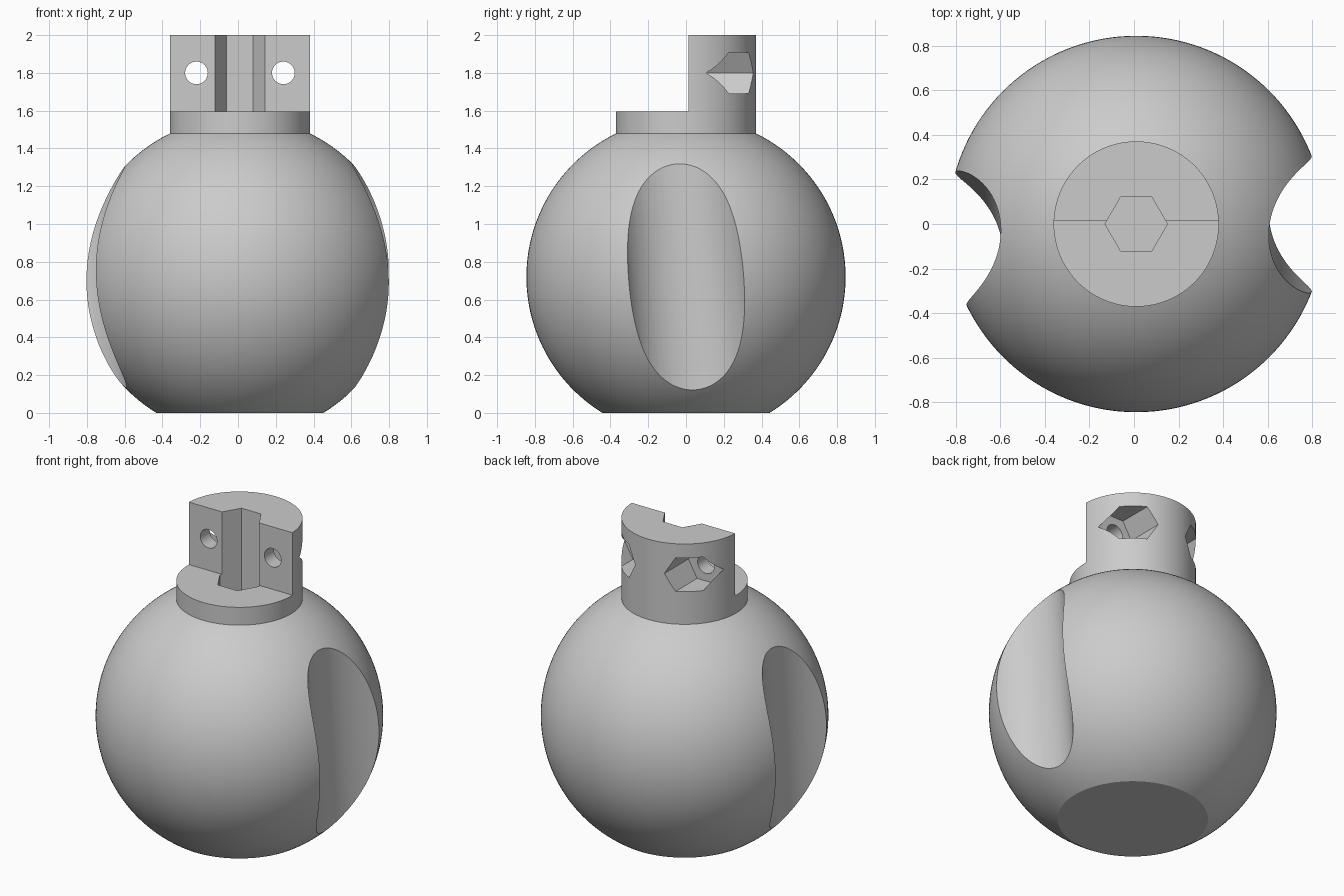
import bpy
import bmesh
from math import sin, cos, asin, acos, pi, radians
from mathutils import Matrix, Vector

if "Cube" in bpy.data.objects:
    bpy.data.objects.remove(bpy.data.objects["Cube"], do_unlink=True)

BALL_R, BALL_Z = 0.845, 0.72
NECK_R, PLATE_Z, TOP_Z = 0.371, 1.595, 2.0
AXIS_X = 0.01
SPLIT_Y = 0.013

grey = bpy.data.materials.new("plain grey")
grey.use_nodes = True
grey.diffuse_color = (0.6, 0.6, 0.6, 1)
grey.node_tree.nodes["Principled BSDF"].inputs["Base Color"].default_value = (0.6, 0.6, 0.6, 1)


def add_object(name, bm):
    bmesh.ops.recalc_face_normals(bm, faces=bm.faces[:])
    mesh = bpy.data.meshes.new(name)
    bm.to_mesh(mesh)
    bm.free()
    mesh.materials.append(grey)
    obj = bpy.data.objects.new(name, mesh)
    bpy.context.collection.objects.link(obj)
    return obj


def lathe(name, profile, steps):
    """Revolve an (r, z) profile that starts and ends on the axis."""
    bm = bmesh.new()
    verts = [bm.verts.new((AXIS_X + r, 0, z)) for r, z in profile]
    edges = [bm.edges.new(pair) for pair in zip(verts, verts[1:])]
    bmesh.ops.spin(bm, geom=verts + edges, cent=(AXIS_X, 0, 0), axis=(0, 0, 1),
                   angle=2 * pi, steps=steps)
    bmesh.ops.remove_doubles(bm, verts=bm.verts[:], dist=1e-5)
    return add_object(name, bm)


def prism(name, sides, radius, depth, matrix):
    """Cylinder or hexagonal prism; the first corner points along local x."""
    bm = bmesh.new()
    rings = [[bm.verts.new((radius * cos(2 * pi * i / sides),
                            radius * sin(2 * pi * i / sides), z))
              for i in range(sides)] for z in (-depth / 2, depth / 2)]
    for ring in rings:
        bm.faces.new(ring)
    for i in range(sides):
        j = (i + 1) % sides
        bm.faces.new((rings[0][i], rings[0][j], rings[1][j], rings[1][i]))
    bm.transform(matrix)
    return add_object(name, bm)


def block(name, low, high):
    low, high = Vector(low), Vector(high)
    bm = bmesh.new()
    bmesh.ops.create_cube(bm, size=1)
    bm.transform(Matrix.Translation((low + high) / 2) @ Matrix.Diagonal((high - low).to_4d()))
    return add_object(name, bm)


def spot(x, y, z):
    return Matrix.Translation((x, y, z))


# Ball with flat base, running up into a round neck
start = acos(-BALL_Z / BALL_R)
end = asin(NECK_R / BALL_R)
arc = [start + (end - start) * i / 64 for i in range(65)]
profile = [(0, 0)]
profile += [(BALL_R * sin(a), BALL_Z + BALL_R * cos(a)) for a in arc]
profile += [(NECK_R, TOP_Z), (0, TOP_Z)]
body = lathe("ball_with_clamp_neck", profile, 144)

# Front half of the neck is cut down to a plate
cutters = [block("neck_front_cutter", (-1, -1, PLATE_Z), (1, SPLIT_Y, 2.2))]

# Hexagonal shaft socket down the middle
cutters.append(prism("shaft_socket_cutter", 6, 0.14, 1.1, spot(AXIS_X, 0, 1.65)))

# Tilted finger grooves on both sides
for name, turn, reach in (("left", 0, 0.931), ("right", 184.8, 0.943)):
    matrix = (spot(AXIS_X, 0, 0.725) @ Matrix.Rotation(radians(turn), 4, "Z")
              @ spot(reach, 0, 0) @ Matrix.Rotation(radians(5), 4, "X"))
    cutters.append(prism(name + "_groove_cutter", 128, 0.336, 3, matrix))

# Bolt holes with hexagonal nut pockets behind
along_y = Matrix.Rotation(pi / 2, 4, "X")
for name, x in (("left", AXIS_X + 0.23), ("right", AXIS_X - 0.23)):
    cutters.append(prism(name + "_bolt_hole_cutter", 32, 0.06, 1.2, spot(x, 0, 1.8) @ along_y))
    cutters.append(prism(name + "_nut_pocket_cutter", 6, 0.126, 0.4,
                         spot(x, 0.31, 1.8) @ along_y))

# Apply the cuts, then remove the cutters
bpy.context.view_layer.objects.active = body
for cutter in cutters:
    cutter.hide_render = True
    cut = body.modifiers.new(cutter.name, "BOOLEAN")
    cut.operation = "DIFFERENCE"
    cut.solver = "EXACT"
    cut.object = cutter
    bpy.ops.object.modifier_apply(modifier=cut.name)
for cutter in cutters:
    bpy.data.objects.remove(cutter, do_unlink=True)

bpy.ops.object.select_all(action="DESELECT")
body.select_set(True)
bpy.ops.object.shade_smooth_by_angle(angle=radians(25))
